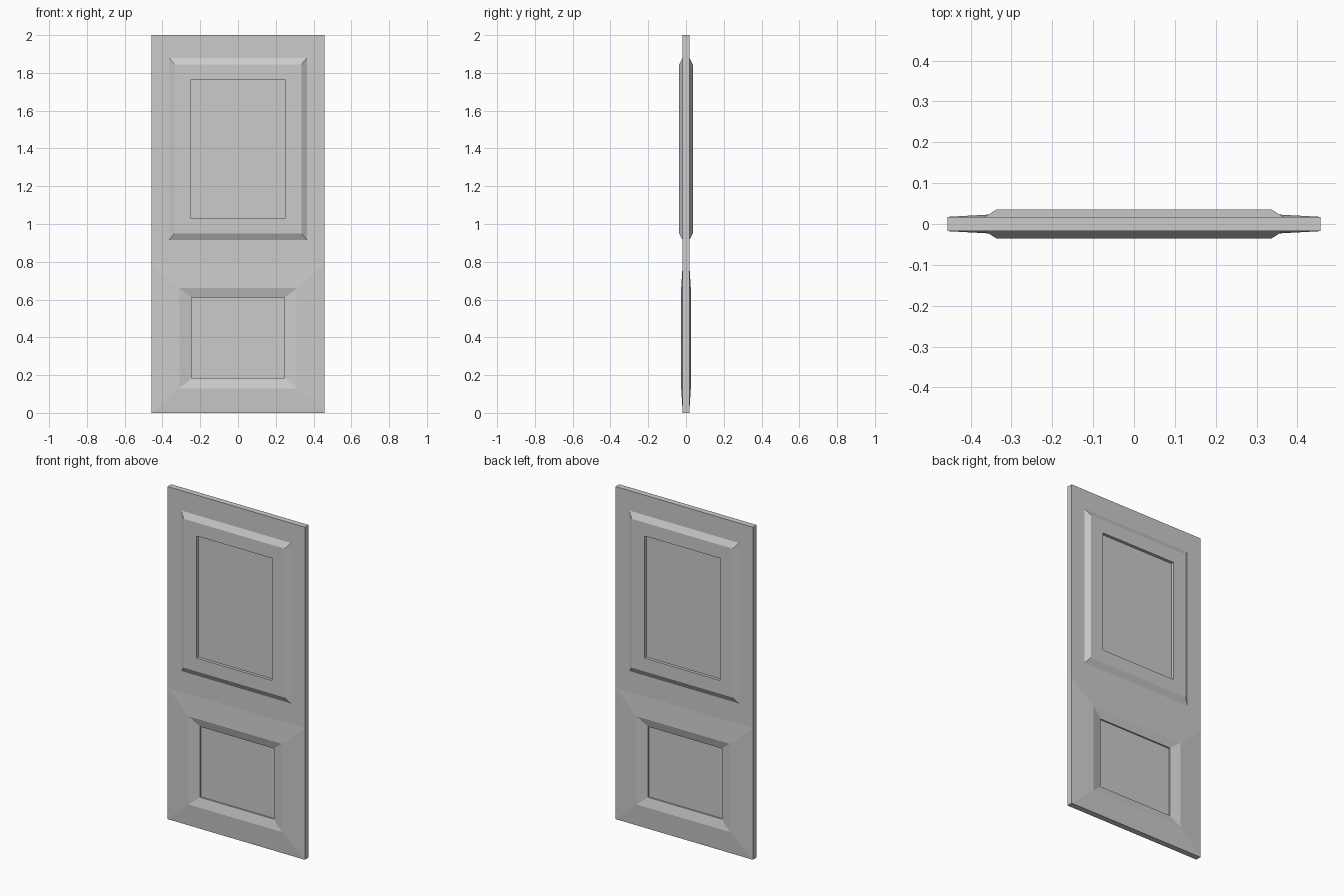
import bpy, bmesh

if "Cube" in bpy.data.objects:
    bpy.data.objects.remove(bpy.data.objects["Cube"])

T = 0.0175   # half thickness of the door slab
W = 0.457    # half width

# Each ring: half width, bottom z, top z, distance from the mid-plane
UPPER = [(W, 0.79, 2.0, T),
         (0.365, 0.915, 1.88, T),          # start of raised bevel
         (0.336, 0.95, 1.845, 0.036),      # raised flat
         (0.25, 1.03, 1.765, 0.036),       # rim of inset
         (0.25, 1.03, 1.765, 0.018)]       # inset floor
LOWER = [(W, 0.0, 0.79, T),
         (0.31, 0.13, 0.66, 0.0255),       # ridge
         (0.246, 0.185, 0.61, 0.011),      # bottom of slope
         (0.246, 0.185, 0.61, 0.002)]      # inset floor


def panel(bm, rings):
    """Nested rectangles joined by sloping strips, closed by a flat centre."""
    prev = None
    for x, z0, z1, y in rings:
        cur = [bm.verts.new((px, -y, pz))
               for px, pz in ((-x, z0), (x, z0), (x, z1), (-x, z1))]
        if prev:
            for i in range(4):
                j = (i + 1) % 4
                bm.faces.new((prev[i], prev[j], cur[j], cur[i]))
        prev = cur
    bm.faces.new(prev)


bm = bmesh.new()
# Front skin: tall raised panel above, ridged panel below
panel(bm, UPPER)
panel(bm, LOWER)
bmesh.ops.remove_doubles(bm, verts=bm.verts[:], dist=1e-5)

# Back skin mirrors the front
copy = bmesh.ops.duplicate(bm, geom=bm.verts[:] + bm.edges[:] + bm.faces[:])
for item in copy["geom"]:
    if isinstance(item, bmesh.types.BMVert):
        item.co.y *= -1

# Door edges join the two skins
rim = [e for e in bm.edges if e.is_boundary]
bmesh.ops.bridge_loops(bm, edges=rim)
bmesh.ops.recalc_face_normals(bm, faces=bm.faces[:])

mesh = bpy.data.meshes.new("door_leaf")
bm.to_mesh(mesh)
bm.free()
door = bpy.data.objects.new("door_leaf", mesh)
bpy.context.collection.objects.link(door)
